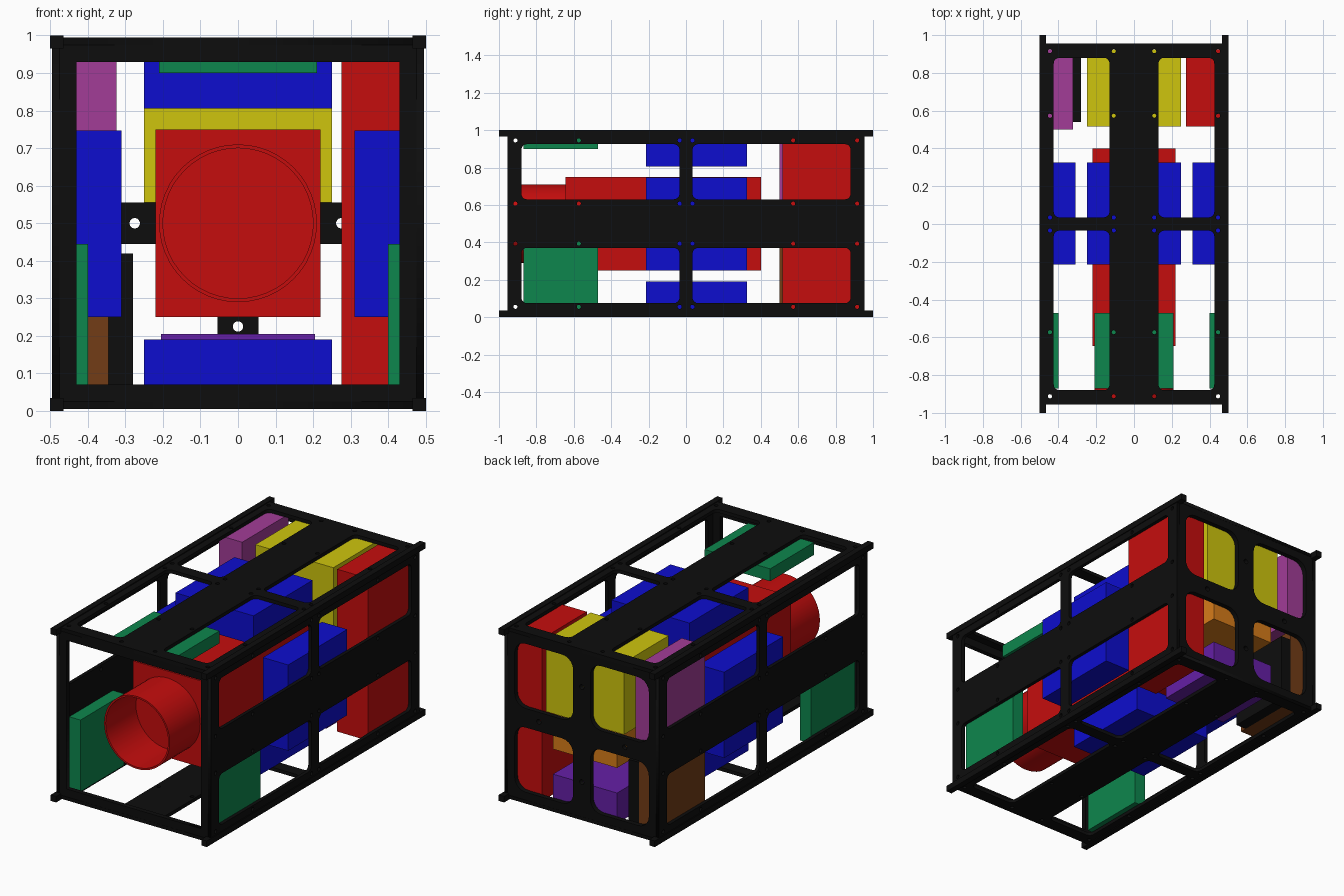
import bpy, bmesh, math
from mathutils import Matrix, Vector

if "Cube" in bpy.data.objects:
    bpy.data.objects.remove(bpy.data.objects["Cube"])


def mat(name, r, g, b):
    m = bpy.data.materials.new(name)
    m.diffuse_color = (r, g, b, 1)
    m.use_nodes = True
    m.node_tree.nodes["Principled BSDF"].inputs["Base Color"].default_value = m.diffuse_color
    return m


BLACK = mat("black", .004, .004, .004)
RED = mat("red", .56, .004, .004)
BLUE = mat("blue", .004, .004, .62)
GREEN = mat("green", .004, .24, .075)
YELLOW = mat("yellow", .62, .56, .004)
MAGENTA = mat("magenta", .36, .045, .31)
PURPLE = mat("purple", .13, .014, .38)
BROWN = mat("brown", .17, .045, .008)
ORANGE = mat("orange", .68, .2, .01)


def add(name, bm, material):
    bmesh.ops.recalc_face_normals(bm, faces=bm.faces)
    me = bpy.data.meshes.new(name)
    bm.to_mesh(me)
    bm.free()
    me.materials.append(material)
    ob = bpy.data.objects.new(name, me)
    bpy.context.collection.objects.link(ob)
    return ob


def box(name, material, x, y, z):
    bm = bmesh.new()
    size = [b - a for a, b in (x, y, z)]
    mid = Vector([(a + b) / 2 for a, b in (x, y, z)])
    bmesh.ops.create_cube(bm, size=1, matrix=Matrix.Translation(mid) @ Matrix.Diagonal((*size, 1)))
    return add(name, bm, material)


def rounded(x0, x1, y0, y1, r=0, n=5):
    """Outline of a rectangle, with rounded corners if r > 0."""
    if not r:
        return [(x0, y0), (x1, y0), (x1, y1), (x0, y1)]
    pts = []
    for k, (cx, cy) in enumerate([(x1 - r, y1 - r), (x0 + r, y1 - r), (x0 + r, y0 + r), (x1 - r, y0 + r)]):
        for i in range(n + 1):
            a = math.pi / 2 * (k + i / n)
            pts.append((cx + r * math.cos(a), cy + r * math.sin(a)))
    return pts


def circle(x, y, r, n=12):
    return [(x + r * math.cos(2 * math.pi * i / n), y + r * math.sin(2 * math.pi * i / n)) for i in range(n)]


def plate(name, loops, thick, matrix):
    """Flat plate: first loop is the outline, the rest are cut-outs."""
    cu = bpy.data.curves.new(name, 'CURVE')
    cu.dimensions = '2D'
    cu.fill_mode = 'BOTH'
    cu.extrude = thick / 2
    for pts in loops:
        s = cu.splines.new('POLY')
        s.points.add(len(pts) - 1)
        for p, (x, y) in zip(s.points, pts):
            p.co = (x, y, 0, 1)
        s.use_cyclic_u = True
    tmp = bpy.data.objects.new(name + "_outline", cu)
    bpy.context.collection.objects.link(tmp)
    bpy.context.view_layer.update()
    me = bpy.data.meshes.new_from_object(tmp.evaluated_get(bpy.context.evaluated_depsgraph_get()))
    bpy.data.objects.remove(tmp)
    bm = bmesh.new()
    bm.from_mesh(me)
    bpy.data.meshes.remove(me)
    bmesh.ops.remove_doubles(bm, verts=bm.verts, dist=1e-5)
    bm.transform(matrix)
    return add(name, bm, BLACK)


# Corner rails
for sx in (-1, 1):
    for z in ((0, .035), (.965, 1)):
        box("corner_rail", BLACK, sorted((sx * .465, sx * .5)), (-1, 1), z)

# Four long panels: windows either side of a wide centre strip, plus screw holes
loops = [rounded(-.472, .472, -.955, .955)]
for s in (-1, 1):
    for t in (-1, 1):
        u, v = sorted((s * .13, s * .425)), sorted((t * .035, t * .88))
        loops.append(rounded(*u, *v, .03))
for u in (-.445, -.107, .107, .445):
    for v in (-.912, -.573, -.034, .038, .573, .915):
        # keep the mid-bar holes clear of the window edges
        v = max(-.0345, min(.0345, v)) if abs(v) < .1 else v
        loops.append(circle(u, v, .011))
for k, name in enumerate(("top_panel", "right_panel", "bottom_panel", "left_panel")):
    m = Matrix.Translation((0, 0, .5)) @ Matrix.Rotation(k * math.pi / 2, 4, 'Y') @ Matrix.Translation((0, 0, .485))
    plate(name, loops, .02, m)

# Open front ring and back plate with four windows
upright = Matrix.Rotation(math.pi / 2, 4, 'X')
rim = rounded(-.49, .49, .01, .99)
plate("front_ring", [rim, rounded(-.43, .43, .07, .93)], .028, Matrix.Translation((0, -.94, 0)) @ upright)
back = [rim]
for x in ((-.43, -.055), (.055, .43)):
    for z in ((.07, .445), (.555, .93)):
        back.append(rounded(*x, *z, .07))
for x, z in ((-.275, .5), (.275, .5), (0, .225), (0, .775)):
    back.append(circle(x, z, .014, 16))
plate("back_plate", back, .028, Matrix.Translation((0, .94, 0)) @ upright)

# Camera body and hollow lens tube
box("camera_body", RED, (-.22, .22), (-.645, .40), (.25, .75))
bm = bmesh.new()
n = 48
rings = []
for r, y in ((.21, -.645), (.21, -.925), (.2, -.925), (.2, -.648)):
    rings.append([bm.verts.new((x, y, z)) for x, z in circle(0, .5, r, n)])
for a, b in zip(rings, rings[1:]):
    for i in range(n):
        j = (i + 1) % n
        bm.faces.new((a[i], a[j], b[j], b[i]))
bm.faces.new(rings[-1])
bm.faces.new(rings[0])
tube = add("lens_tube", bm, RED)
bpy.context.view_layer.objects.active = tube
tube.select_set(True)
bpy.ops.object.shade_smooth_by_angle(angle=math.radians(35))

# Blue units around the middle
mid = (-.215, .325)
box("upper_blue_unit", BLUE, (-.25, .25), mid, (.805, .972))
box("lower_blue_unit", BLUE, (-.25, .25), mid, (.028, .19))
box("right_blue_unit", BLUE, (.31, .472), mid, (.25, .747))
box("left_blue_unit", BLUE, (-.472, -.31), mid, (.25, .747))

# Green boards near the front
fore = (-.87, -.47)
box("upper_green_board", GREEN, (-.21, .21), fore, (.90, .972))
box("right_green_board", GREEN, (.40, .472), fore, (.03, .445))
box("left_green_board", GREEN, (-.472, -.40), fore, (.03, .445))

# Units packed against the back plate
aft = (.515, .924)
box("battery", RED, (.275, .472), aft, (.03, .97))
box("yellow_unit", YELLOW, (-.25, .25), aft, (.555, .972))
box("orange_unit", ORANGE, (-.205, .205), aft, (.35, .535))
box("purple_unit", PURPLE, (-.205, .205), aft, (.028, .205))
box("magenta_unit", MAGENTA, (-.472, -.323), (.5, .924), (.52, .972))
box("brown_unit", BROWN, (-.472, -.345), (.5, .924), (.028, .48))
box("black_unit", BLACK, (-.345, -.28), (.54, .924), (.028, .42))
